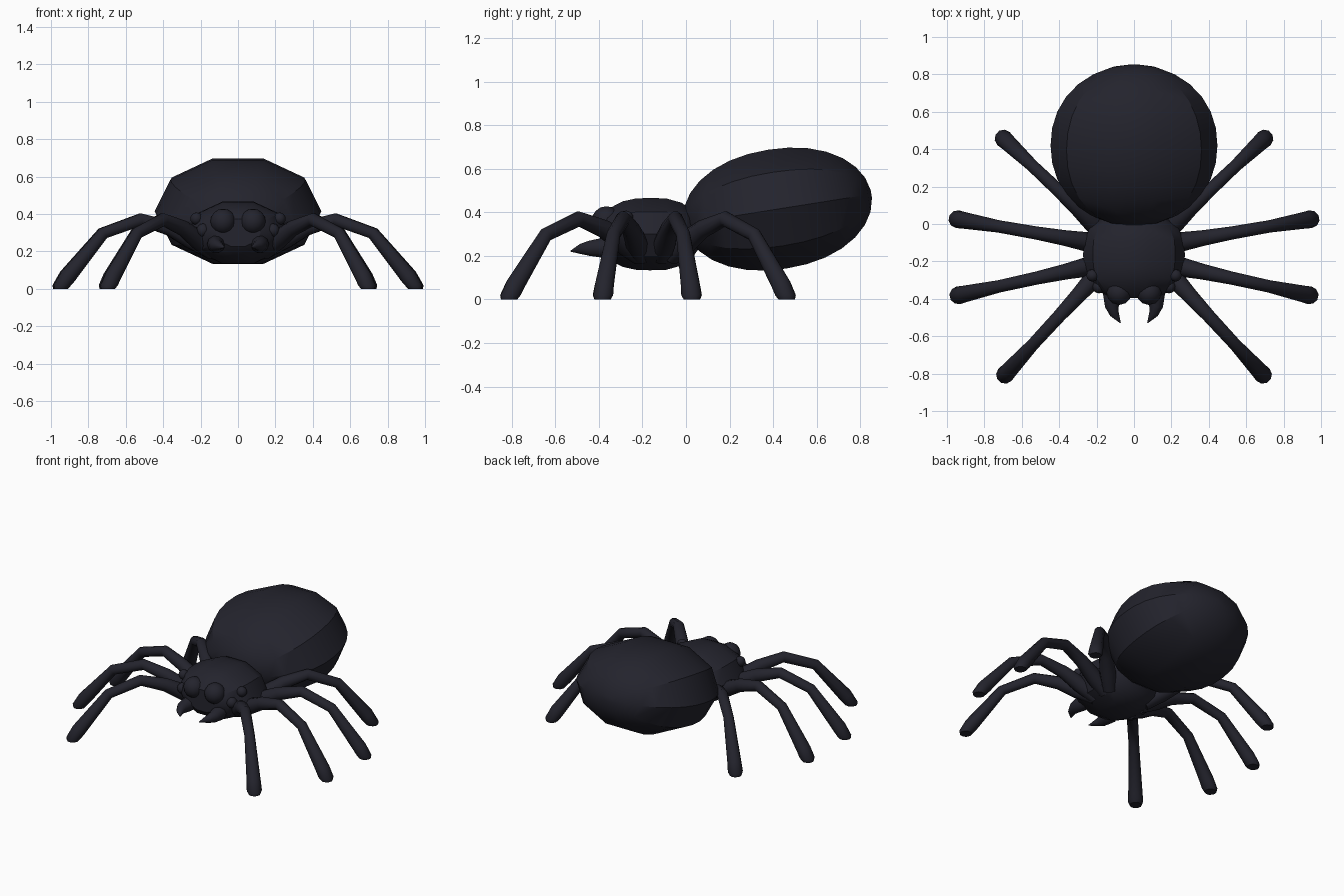
import bpy, bmesh, math
from mathutils import Vector

if "Cube" in bpy.data.objects:
    bpy.data.objects.remove(bpy.data.objects["Cube"])

dark = bpy.data.materials.new("dark shell")
dark.diffuse_color = (0.017, 0.017, 0.026, 1)
dark.use_nodes = True
dark.node_tree.nodes["Principled BSDF"].inputs["Base Color"].default_value = dark.diffuse_color


def finish(bm, name, angle=30):
    bmesh.ops.recalc_face_normals(bm, faces=bm.faces[:])
    me = bpy.data.meshes.new(name)
    bm.to_mesh(me)
    bm.free()
    ob = bpy.data.objects.new(name, me)
    bpy.context.collection.objects.link(ob)
    me.materials.append(dark)
    bpy.ops.object.select_all(action='DESELECT')
    ob.select_set(True)
    bpy.context.view_layer.objects.active = ob
    bpy.ops.object.shade_smooth_by_angle(angle=math.radians(angle))
    return ob


def skin(name, rings, angle=30):
    """Join rings of points into a closed surface."""
    bm = bmesh.new()
    loops = [[bm.verts.new(p) for p in r] for r in rings]
    n = len(loops[0])
    for a, b in zip(loops, loops[1:]):
        for i in range(n):
            j = (i + 1) % n
            bm.faces.new((a[i], a[j], b[j], b[i]))
    bm.faces.new(loops[0])
    bm.faces.new(loops[-1])
    return finish(bm, name, angle)


def body_ring(y, z, rx, rz, n=10):
    return [Vector((rx * math.cos(2 * math.pi * i / n), y,
                    z + rz * math.sin(2 * math.pi * i / n))) for i in range(n)]


def tube(name, pts, radii, n=10, end_dir=None, angle=40):
    pts = [Vector(p) for p in pts]
    rings = []
    for i, (p, r) in enumerate(zip(pts, radii)):
        d = (pts[min(i + 1, len(pts) - 1)] - pts[max(i - 1, 0)]).normalized()
        if end_dir and i >= len(pts) - 2:
            d = Vector(end_dir)
        ref = Vector((pts[-1].x - pts[0].x, pts[-1].y - pts[0].y, 0)).normalized()
        side = ref.cross(Vector((0, 0, 1))).normalized()
        up = side.cross(d).normalized()
        side = d.cross(up)
        rings.append([p + r * (math.cos(2 * math.pi * k / n) * side
                               + math.sin(2 * math.pi * k / n) * up) for k in range(n)])
    return skin(name, rings, angle)


# Abdomen: ten-sided egg, tilted up at the back
N = 14
tilt = math.radians(9)
rings = []
for i in range(N + 1):
    u = -math.cos(math.pi * (0.02 + 0.96 * i / N))
    s = (1 - abs(u) ** 2.15) ** 0.5
    ring = body_ring(0.437 * u, 0, 0.446 * s, 0.29 * s)
    rings.append([Vector((p.x, 0.42 + p.y * math.cos(tilt) - p.z * math.sin(tilt),
                          0.415 + p.y * math.sin(tilt) + p.z * math.cos(tilt))) for p in ring])
skin("abdomen", rings)

# Head and thorax
prof = [(-0.395, .45), (-0.36, .70), (-0.29, .92), (-0.23, 1), (-0.165, 1.015),
        (-0.09, 1), (-0.02, .88), (0.03, .65), (0.06, .4)]
skin("head_thorax", [body_ring(y, 0.30, 0.268 * s, 0.172 * s) for y, s in prof])

# Eyes
eyes = {"large_eye": (0.08, -0.365, 0.36, 0.068),
        "lower_side_eye": (0.187, -0.335, 0.313, 0.036),
        "upper_side_eye": (0.222, -0.275, 0.375, 0.033)}
for side, sx in (("right", 1), ("left", -1)):
    for name, (x, y, z, r) in eyes.items():
        bm = bmesh.new()
        bmesh.ops.create_uvsphere(bm, u_segments=12, v_segments=8, radius=r)
        bmesh.ops.translate(bm, verts=bm.verts, vec=(sx * x, y, z))
        finish(bm, f"{name}_{side}", 40)

    # Fangs curving inward to a point
    tube(f"fang_{side}",
         [(sx * 0.10, -0.30, 0.25), (sx * 0.118, -0.38, 0.237), (sx * 0.118, -0.44, 0.235),
          (sx * 0.105, -0.48, 0.232), (sx * 0.073, -0.528, 0.222)],
         [0.045, 0.048, 0.037, 0.025, 0.003])

    # Legs: fraction along hip-to-foot line, height, radius
    shape = [(0, .20, .045), (.14, .265, .052), (.28, .325, .042), (.47, .37, .035),
             (.72, .297, .033), (.955, .065, .045), (.99, .02, .048), (1, 0, .038)]
    legs = {"front_leg": ((.14, -.21), (.695, -.812)),
            "mid_front_leg": ((.14, -.205), (.947, -.383)),
            "mid_rear_leg": ((.14, -.115), (.952, .027)),
            "rear_leg": ((.14, -.07), (.703, .462))}
    for name, (a, b) in legs.items():
        tube(f"{name}_{side}",
             [(sx * (a[0] + (b[0] - a[0]) * t), a[1] + (b[1] - a[1]) * t, z) for t, z, r in shape],
             [r for t, z, r in shape], end_dir=(0, 0, -1))
